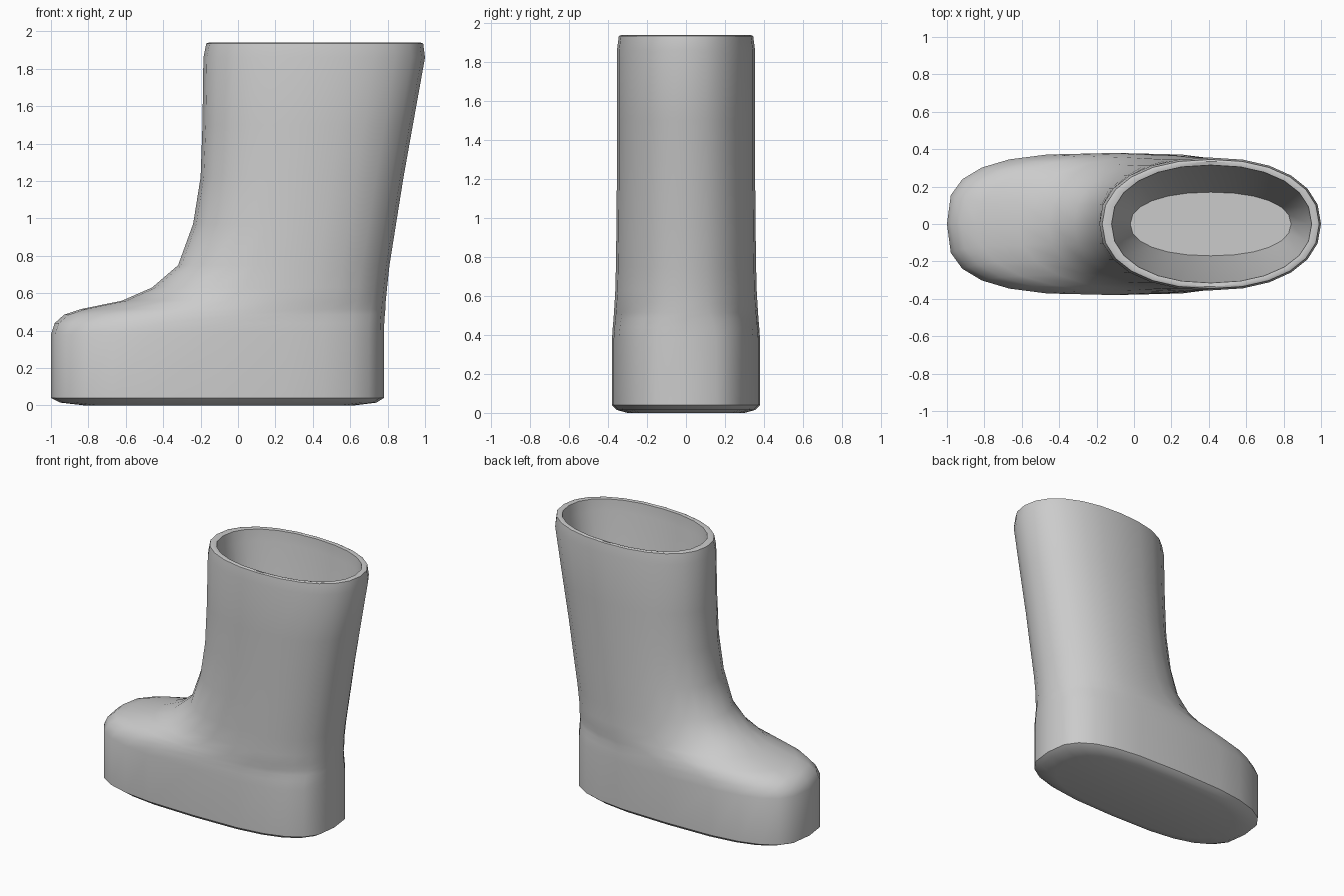
import bpy, bmesh
from math import sin, cos, pi

SIDES = 24


def spow(v, e):
    return (abs(v) ** e) * (1 if v >= 0 else -1)


def ring(bm, z, x0, x1, cx, hw, n):
    """Horizontal egg-shaped section from x0 to x1, widest at cx."""
    verts = []
    for i in range(SIDES):
        t = 2 * pi * i / SIDES
        c, s = spow(cos(t), 2 / n), spow(sin(t), 2 / n)
        a = (x1 - cx) if c > 0 else (cx - x0)
        verts.append(bm.verts.new((cx + a * c, hw * s, z)))
    return verts


# Sections: z, toe x, heel x, widest x, half width, squareness
outer = [
    (0.00, -0.82, 0.62, -0.10, 0.30, 2.8),
    (0.015, -0.95, 0.74, -0.10, 0.355, 2.9),
    (0.04, -1.00, 0.78, -0.10, 0.38, 3.0),
    (0.38, -1.00, 0.78, -0.10, 0.38, 3.0),
    (0.44, -0.98, 0.782, -0.05, 0.376, 2.8),
    (0.485, -0.93, 0.785, 0.02, 0.372, 2.6),
    (0.515, -0.84, 0.788, 0.10, 0.37, 2.4),
    (0.56, -0.62, 0.79, 0.20, 0.367, 2.3),
    (0.63, -0.46, 0.797, 0.24, 0.363, 2.2),
    (0.75, -0.32, 0.81, 0.27, 0.36, 2.2),
    (0.97, -0.24, 0.845, 0.31, 0.357, 2.2),
    (1.22, -0.20, 0.885, 0.34, 0.355, 2.2),
    (1.50, -0.19, 0.935, 0.38, 0.355, 2.2),
    (1.86, -0.185, 1.00, 0.41, 0.355, 2.2),
    (1.935, -0.17, 0.99, 0.41, 0.345, 2.2),
]
# Rim top, then lining down to the foot bed
inner = [
    (1.94, -0.155, 0.975, 0.41, 0.335, 2.2),
    (1.935, -0.12, 0.95, 0.41, 0.315, 2.2),
    (1.85, -0.11, 0.94, 0.41, 0.31, 2.2),
    (1.15, -0.02, 0.84, 0.41, 0.17, 2.2),
]

bm = bmesh.new()
rings = [ring(bm, *s) for s in outer + inner]
for a, b in zip(rings, rings[1:]):
    for i in range(SIDES):
        j = (i + 1) % SIDES
        bm.faces.new((a[i], a[j], b[j], b[i]))
bm.faces.new(list(reversed(rings[0])))   # sole
bm.faces.new(rings[-1])                  # floor of the opening
bmesh.ops.recalc_face_normals(bm, faces=bm.faces[:])

mesh = bpy.data.meshes.new("boot")
bm.to_mesh(mesh)
bm.free()
boot = bpy.data.objects.new("boot", mesh)
bpy.context.collection.objects.link(boot)
bpy.context.view_layer.objects.active = boot
boot.select_set(True)
bpy.ops.object.shade_smooth_by_angle(angle=0.7)
